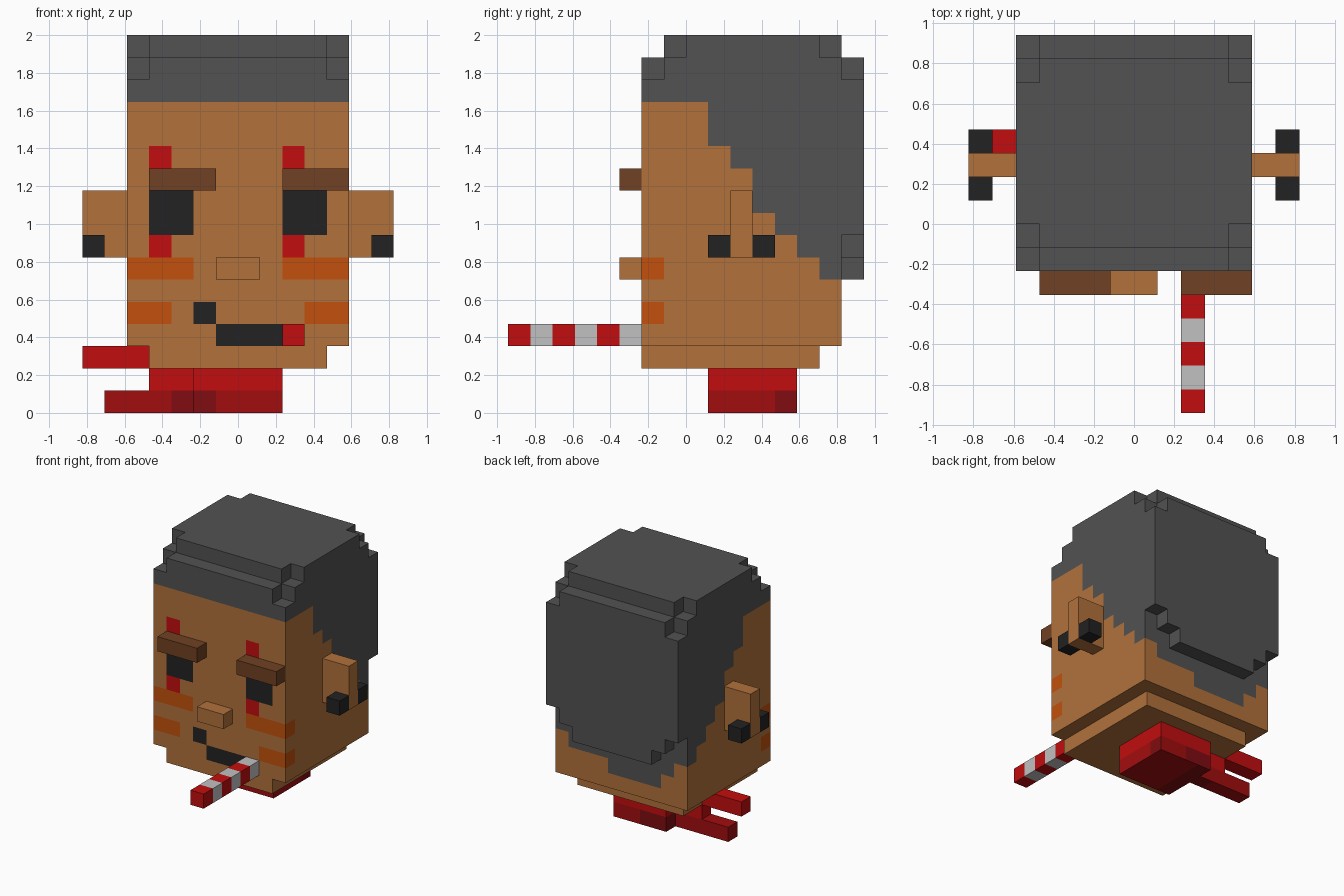
import bpy

U = 2 / 17  # size of one cube cell

cube = bpy.data.objects.get("Cube")
if cube:
    bpy.data.objects.remove(cube)


def linear(c):
    c /= 255
    return c / 12.92 if c <= 0.04045 else ((c + 0.055) / 1.055) ** 2.4


def material(name, r, g, b):
    mat = bpy.data.materials.new(name)
    colour = (linear(r), linear(g), linear(b), 1)
    mat.use_nodes = True
    mat.diffuse_color = colour
    bsdf = mat.node_tree.nodes["Principled BSDF"]
    bsdf.inputs["Base Color"].default_value = colour
    bsdf.inputs["Roughness"].default_value = 0.9
    return mat


HAIR = material("hair_grey", 82, 82, 82)
SKIN = material("skin_tan", 177, 113, 59)
RED = material("bright_red", 194, 13, 14)
DARK = material("dark_red", 162, 13, 15)
DEEP = material("deep_red", 128, 12, 17)
BROWN = material("brow_brown", 112, 65, 35)
BLACK = material("near_black", 34, 34, 34)
ORANGE = material("stripe_orange", 194, 80, 12)
WHITE = material("light_grey", 193, 193, 193)

AXES = [(0, 1, 2), (1, 2, 0), (2, 0, 1)]


def build(name, boxes, paint):
    """Fill boxes with cells, keep the outer faces and colour each by a rule."""
    cells = set()
    for lo, hi in boxes:
        spans = [range(min(a, b), max(a, b)) for a, b in zip(lo, hi)]
        cells |= {(x, y, z) for x in spans[0] for y in spans[1] for z in spans[2]}
    verts, faces, mats, slots = {}, [], [], []
    for cell in sorted(cells):
        for a, b, c in AXES:
            for side in (0, 1):
                near = list(cell)
                near[a] += 2 * side - 1
                if tuple(near) in cells:
                    continue
                ring = [(0, 0), (1, 0), (1, 1), (0, 1)]
                face = []
                for p, q in (ring if side else ring[::-1]):
                    v = list(cell)
                    v[a] += side
                    v[b] += p
                    v[c] += q
                    face.append(verts.setdefault(tuple(v), len(verts)))
                normal = [0, 0, 0]
                normal[a] = 2 * side - 1
                mat = paint(cell, normal) if callable(paint) else paint
                if mat not in slots:
                    slots.append(mat)
                faces.append(face)
                mats.append(slots.index(mat))
    mesh = bpy.data.meshes.new(name)
    mesh.from_pydata([[k * U for k in v] for v in verts], [], faces)
    for mat in slots:
        mesh.materials.append(mat)
    mesh.polygons.foreach_set("material_index", mats)
    mesh.update()
    obj = bpy.data.objects.new(name, mesh)
    bpy.context.collection.objects.link(obj)
    return obj


# Head: face paint, cheek stripes and a stepped hairline
SIDE_HAIRLINE = {1: 12, 2: 11, 3: 9, 4: 8, 5: 7, 6: 6}


def paint_head(cell, normal):
    x, y, z = cell
    if normal[1] < 0:
        if z in (8, 9) and x in (-4, -3, 2, 3):
            return BLACK
        if z in (7, 11) and x in (-4, 2):
            return RED
        if z == 6 and (x < -2 or x > 1) or z == 4 and (x < -3 or x > 2):
            return ORANGE
        if z == 3 and -1 <= x <= 1 or z == 4 and x == -2:
            return BLACK
    elif normal[0]:
        if z >= SIDE_HAIRLINE.get(y, 14):
            return HAIR
        if y == -2 and z in (4, 6):
            return ORANGE
    elif normal[1] > 0:
        low = 6 if x in (-5, 4) else 4 if -3 <= x <= 0 else 5
        if z >= low:
            return HAIR
    return SKIN


build("head", [((-5, -2, 3), (5, 7, 14)), ((-4, -2, 2), (4, 6, 3))], paint_head)

# Hair: crown with stepped corners and a slab down the back
build("hair", [
    ((-5, -2, 14), (5, 7, 15)),
    ((-5, -1, 15), (5, 7, 16)),
    ((-4, -2, 15), (4, 8, 16)),
    ((-5, 0, 16), (5, 6, 17)),
    ((-4, -1, 16), (4, 7, 17)),
    ((-5, 7, 8), (5, 8, 15)),
    ((-4, 7, 7), (4, 8, 8)),
    ((-3, 7, 6), (3, 8, 7)),
], HAIR)

# Ears with studs in front and behind
for side, s in (("left", 1), ("right", -1)):
    build(side + "_ear", [((5 * s, 2, 7), (7 * s, 3, 10))], SKIN)
    build(side + "_ear_studs", [((6 * s, y, 7), (7 * s, y + 1, 8)) for y in (1, 3)], BLACK)

# Brows and nose
for side, x in (("left", 2), ("right", -4)):
    build(side + "_brow", [((x, -3, 10), (x + 3, -2, 11))], BROWN)
build("nose", [((-1, -3, 6), (1, -2, 7))], SKIN)

# Striped stick in the mouth
build("striped_stick", [((2, -8, 3), (3, -2, 4))],
      lambda cell, normal: WHITE if cell[1] % 2 else RED)


# Neck scarf with a knot and two tails
def paint_scarf(cell, normal):
    x, y, z = cell
    if z > 0:
        return RED
    if normal[1] > 0:
        return DEEP if -2 <= x < 0 and y == 4 else DARK
    if normal[0] > 0:
        return DEEP if y == 4 else DARK
    return DEEP if x in (-3, -2) else DARK


build("scarf", [
    ((-2, 1, 0), (2, 5, 2)),
    ((-4, 3, 0), (-2, 4, 2)),
    ((-6, 3, 0), (-4, 4, 1)),
], paint_scarf)
build("scarf_upper_tail", [((-7, 3, 2), (-4, 4, 3))], RED)
